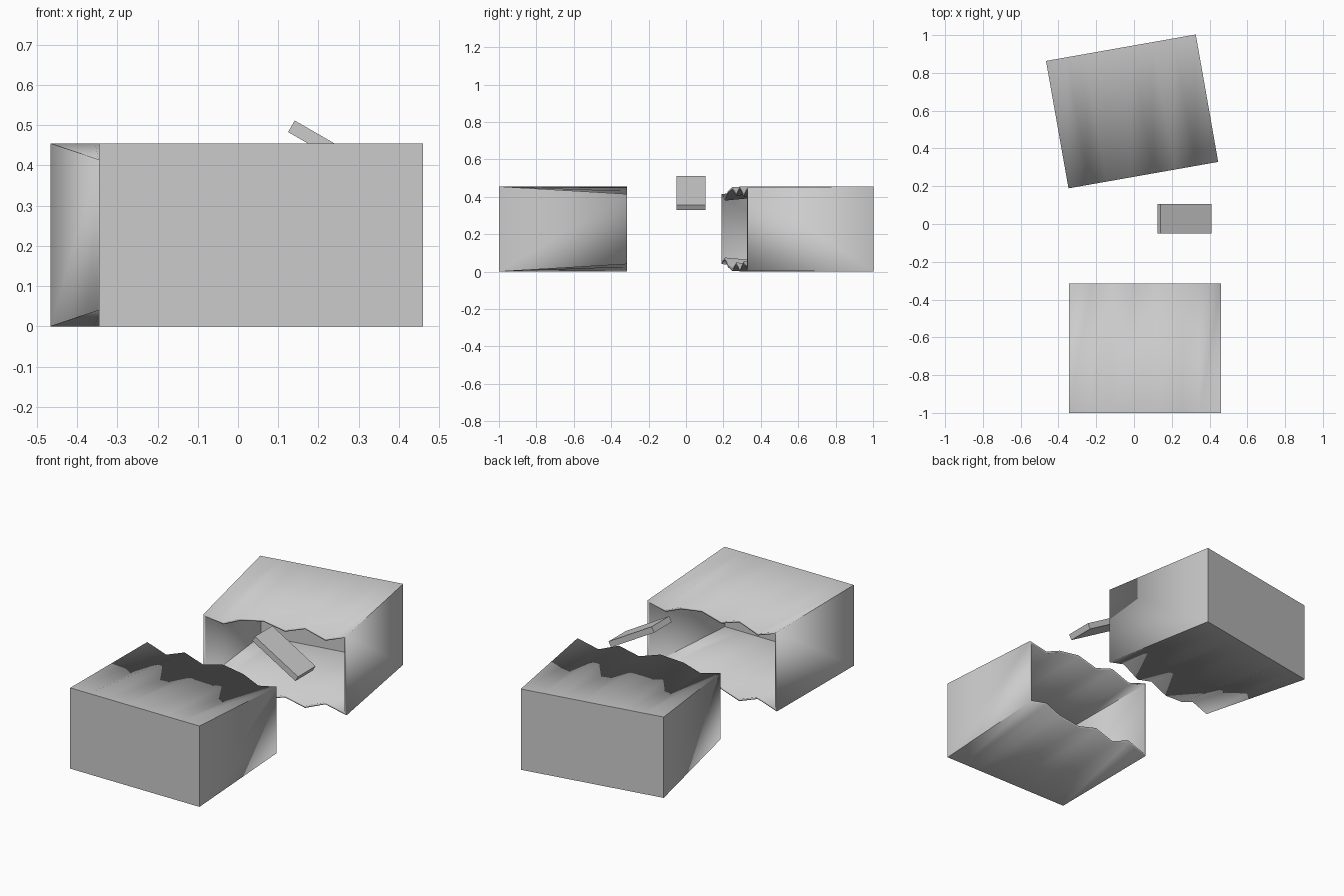
import bpy, bmesh
from math import radians
from mathutils import Matrix

if "Cube" in bpy.data.objects:
    bpy.data.objects.remove(bpy.data.objects["Cube"])

W, D, H, T = 0.805, 0.685, 0.455, 0.011
# torn edge: (fraction across the width, dip toward the middle)
TEAR = [(0, 0.004), (0.147, 0.043), (0.29, 0.0), (0.43, 0.037), (0.58, 0.004),
        (0.744, 0.024), (0.86, 0.064), (1, 0.04)]


def smooth(ob, angle):
    bpy.ops.object.select_all(action='DESELECT')
    ob.select_set(True)
    bpy.context.view_layer.objects.active = ob
    bpy.ops.object.shade_smooth_by_angle(angle=radians(angle))


def half_shell(name, x, y, turn):
    """Hollow box half: closed at -y, open with a torn wavy rim at +y."""
    bm = bmesh.new()
    rows = {k: [] for k in ("top_back", "top_rim", "bot_back", "bot_rim")}
    for f, dip in TEAR:
        px = (f - 0.5) * W
        rows["top_back"].append(bm.verts.new((px, -D / 2, H)))
        rows["top_rim"].append(bm.verts.new((px, D / 2, H - dip)))
        rows["bot_back"].append(bm.verts.new((px, -D / 2, 0)))
        rows["bot_rim"].append(bm.verts.new((px, D / 2, dip)))
    tb, tr, bb, br = rows.values()
    for i in range(len(TEAR) - 1):
        bm.faces.new((tb[i], tb[i + 1], tr[i + 1], tr[i]))   # top
        bm.faces.new((bb[i], br[i], br[i + 1], bb[i + 1]))   # bottom
        bm.faces.new((bb[i], bb[i + 1], tb[i + 1], tb[i]))   # closed end
    bm.faces.new((bb[0], tb[0], tr[0], br[0]))               # left side
    bm.faces.new((bb[-1], br[-1], tr[-1], tb[-1]))           # right side
    bm.transform(Matrix.Translation((x, y, 0)) @ Matrix.Rotation(radians(turn), 4, 'Z'))
    me = bpy.data.meshes.new(name)
    bm.to_mesh(me)
    bm.free()
    ob = bpy.data.objects.new(name, me)
    bpy.context.collection.objects.link(ob)
    smooth(ob, 50)
    # thin walls growing inward
    mod = ob.modifiers.new("walls", 'SOLIDIFY')
    mod.thickness, mod.offset, mod.use_even_offset = T, -1, True
    return ob


# two torn halves of the shell
half_shell("front_half", 0.0575, -0.6575, 0)
half_shell("back_half", -0.01, 0.596, 190)

# loose tilted slab between the halves
bpy.ops.mesh.primitive_cube_add(size=1, location=(0.267, 0.027, 0.42),
                                rotation=(0, radians(30), 0))
slab = bpy.context.object
slab.name = "loose_slab"
slab.scale = (0.31, 0.156, 0.033)
